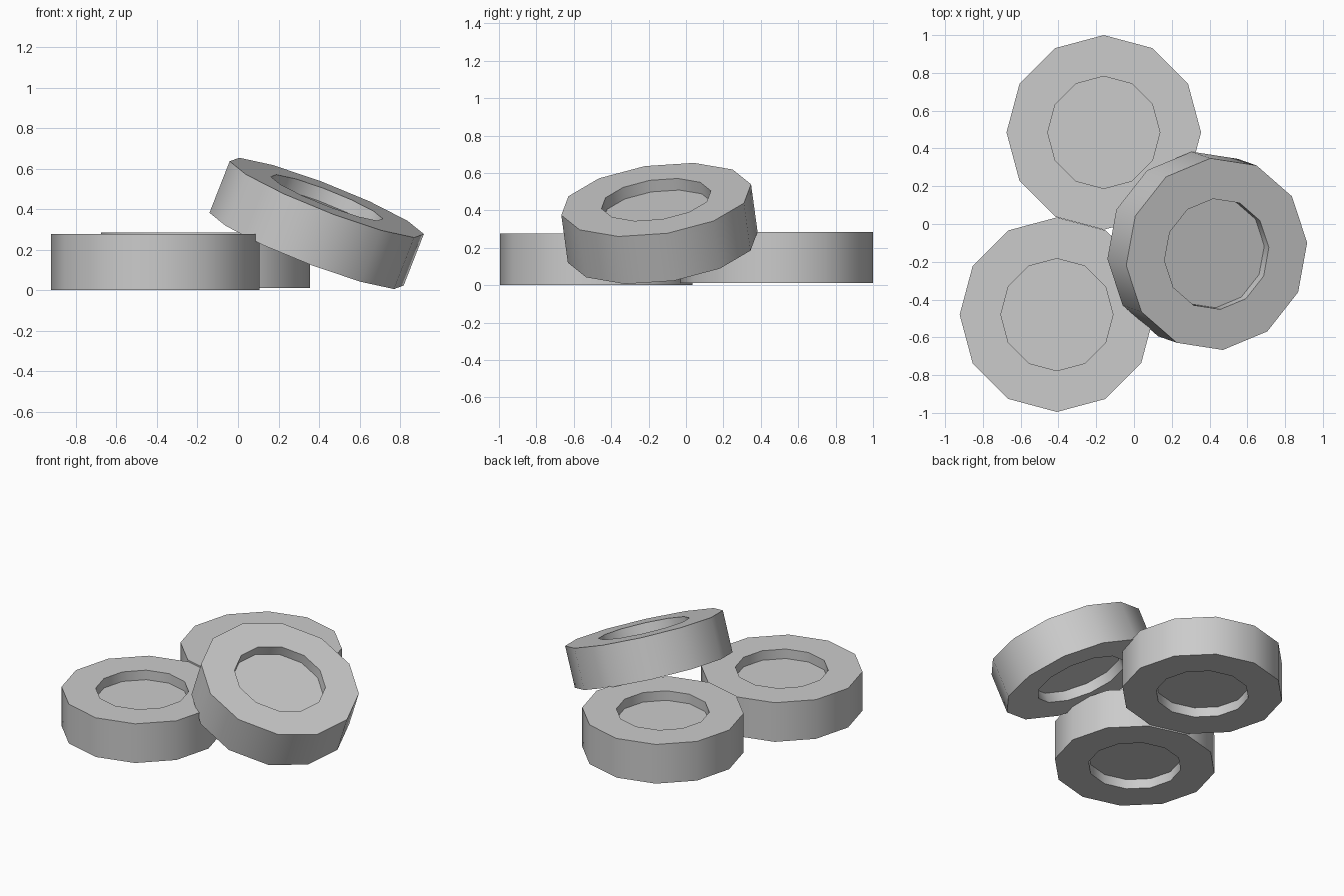
import bpy, bmesh, math
from mathutils import Vector, Matrix

if "Cube" in bpy.data.objects:
    bpy.data.objects.remove(bpy.data.objects["Cube"])

SIDES, R, HOLE, THICK, DEPTH = 12, 0.515, 0.297, 0.275, 0.067


def ring_disc(name, center, axis=(0, 0, 1), toward=(1, 0, 0)):
    """Twelve-sided disc with a round recess in both faces."""
    h = THICK / 2
    # half profile (radius, height), from lower recess floor to upper floor
    profile = [(HOLE, -h + DEPTH), (HOLE, -h), (R, -h),
               (R, h), (HOLE, h), (HOLE, h - DEPTH)]
    bm = bmesh.new()
    loops = [[bm.verts.new((r * math.cos(2 * math.pi * i / SIDES),
                            r * math.sin(2 * math.pi * i / SIDES), z))
              for i in range(SIDES)] for r, z in profile]
    for a, b in zip(loops, loops[1:]):
        for i in range(SIDES):
            j = (i + 1) % SIDES
            bm.faces.new((a[i], a[j], b[j], b[i]))
    bm.faces.new(loops[0][::-1])
    bm.faces.new(loops[-1])
    bmesh.ops.recalc_face_normals(bm, faces=bm.faces)
    mesh = bpy.data.meshes.new(name)
    bm.to_mesh(mesh)
    bm.free()
    obj = bpy.data.objects.new(name, mesh)
    bpy.context.collection.objects.link(obj)
    # orient: local z along axis, first corner pointing along toward
    w = Vector(axis).normalized()
    u = Vector(toward)
    u = (u - w * u.dot(w)).normalized()
    v = w.cross(u)
    rot = Matrix((u, v, w)).transposed().to_4x4()
    obj.matrix_world = Matrix.Translation(center) @ rot
    bpy.ops.object.select_all(action='DESELECT')
    obj.select_set(True)
    bpy.context.view_layer.objects.active = obj
    bpy.ops.object.shade_smooth_by_angle(angle=math.radians(40))
    return obj


# two discs lying flat, one leaning on top of them
ring_disc("back_disc", (-0.16, 0.485, 0.148))
ring_disc("front_disc", (-0.408, -0.48, 0.139))
ring_disc("leaning_disc", (0.388, -0.142, 0.33),
          axis=(0.1, -0.035, 0.255), toward=(0.4775, 0.06, -0.178))
